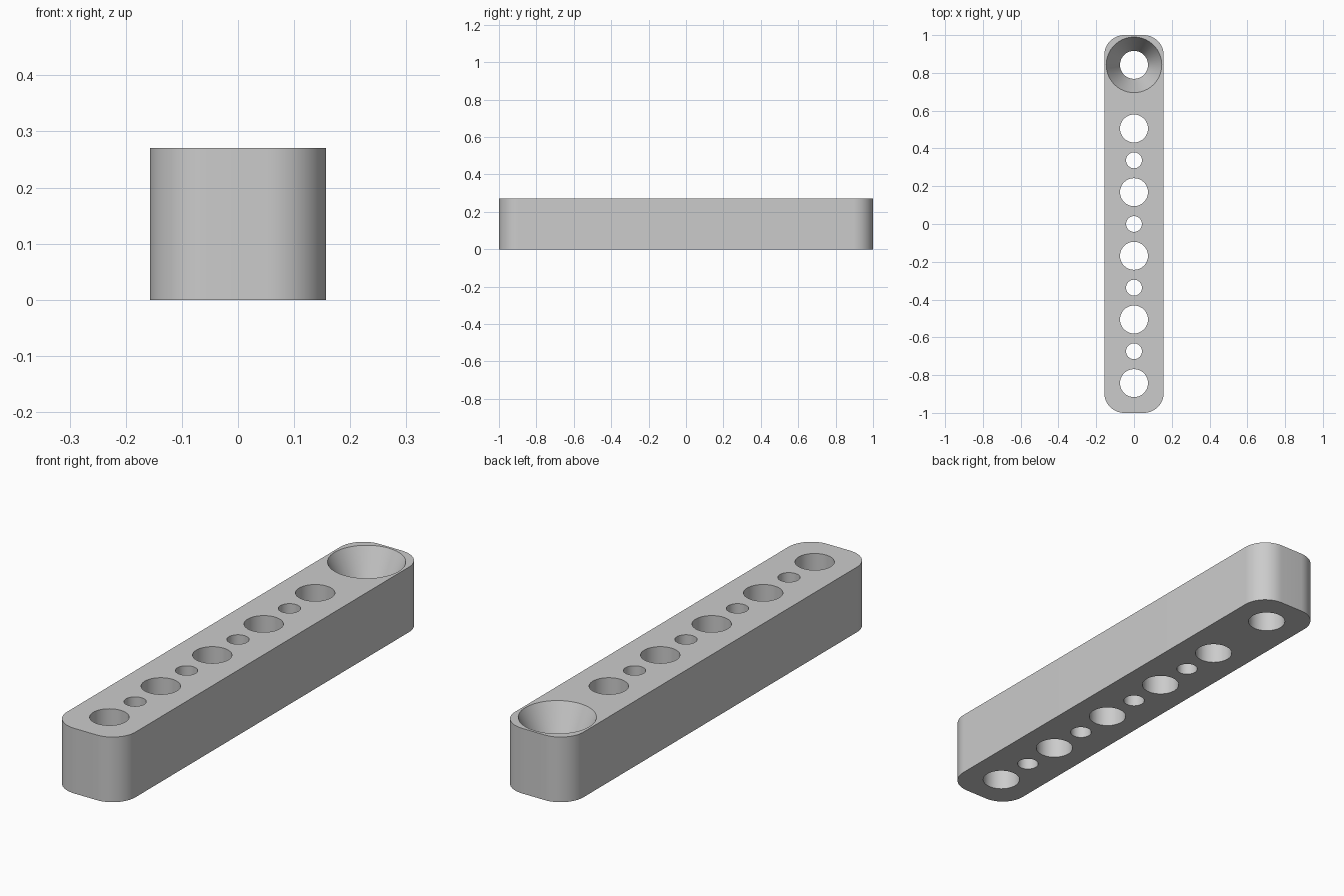
import bpy
import bmesh
from math import pi, sin, cos, radians

cube = bpy.data.objects.get("Cube")
if cube:
    bpy.data.objects.remove(cube, do_unlink=True)

HALF_W, HALF_L, HEIGHT, CORNER = 0.157, 1.0, 0.27, 0.105
PITCH = 0.337
BIG_R, SMALL_R, SINK_R = 0.074, 0.042, 0.147
SINK_DEPTH = 0.15
MARGIN = 0.05

grey = bpy.data.materials.new("light grey")
grey.use_nodes = True
colour = (0.6, 0.6, 0.6, 1)
grey.diffuse_color = colour
grey.node_tree.nodes["Principled BSDF"].inputs["Base Color"].default_value = colour


def make_object(name, bm):
    bmesh.ops.recalc_face_normals(bm, faces=bm.faces)
    mesh = bpy.data.meshes.new(name)
    bm.to_mesh(mesh)
    bm.free()
    mesh.materials.append(grey)
    obj = bpy.data.objects.new(name, mesh)
    bpy.context.collection.objects.link(obj)
    return obj


def add_lathe(bm, y, profile, sides=64):
    """Closed solid of revolution about a vertical axis, from (radius, z) pairs."""
    rings = [[bm.verts.new((r * cos(2 * pi * i / sides), y + r * sin(2 * pi * i / sides), z))
              for i in range(sides)] for r, z in profile]
    for low, high in zip(rings, rings[1:]):
        for i in range(sides):
            j = (i + 1) % sides
            bm.faces.new((low[i], low[j], high[j], high[i]))
    bm.faces.new(rings[0][::-1])
    bm.faces.new(rings[-1])


# Bar: rounded rectangle raised to full height
bm = bmesh.new()
outline = []
steps = 16
for quarter, (sx, sy) in enumerate([(1, 1), (-1, 1), (-1, -1), (1, -1)]):
    for k in range(steps + 1):
        a = (quarter + k / steps) * pi / 2
        outline.append(bm.verts.new((sx * (HALF_W - CORNER) + CORNER * cos(a),
                                     sy * (HALF_L - CORNER) + CORNER * sin(a), 0)))
base = bm.faces.new(outline)
top = bmesh.ops.extrude_face_region(bm, geom=[base], use_keep_orig=True)
bmesh.ops.translate(bm, vec=(0, 0, HEIGHT),
                    verts=[v for v in top["geom"] if isinstance(v, bmesh.types.BMVert)])
bar = make_object("drilled_bar", bm)

# Drill: six large holes, the rear one countersunk, with small holes between the others
bm = bmesh.new()
low, high = -MARGIN, HEIGHT + MARGIN
for i in range(6):
    y = (i - 2.5) * PITCH
    if i < 5:
        add_lathe(bm, y, [(BIG_R, low), (BIG_R, high)])
    else:
        add_lathe(bm, y, [(BIG_R, low), (BIG_R, HEIGHT - SINK_DEPTH),
                          (SINK_R, HEIGHT), (SINK_R, high)])
    if i < 4:
        add_lathe(bm, y + PITCH / 2, [(SMALL_R, low), (SMALL_R, high)], 48)
drill = make_object("hole_cutter", bm)
drill.hide_render = True

# Cut the holes, then drop the cutter
cut = bar.modifiers.new("holes", "BOOLEAN")
cut.operation = "DIFFERENCE"
cut.solver = "EXACT"
cut.object = drill
bpy.ops.object.select_all(action="DESELECT")
bar.select_set(True)
bpy.context.view_layer.objects.active = bar
bpy.ops.object.modifier_apply(modifier=cut.name)
bpy.data.objects.remove(drill, do_unlink=True)

# Round walls smooth, rims crisp
bpy.ops.object.shade_smooth_by_angle(angle=radians(20))
